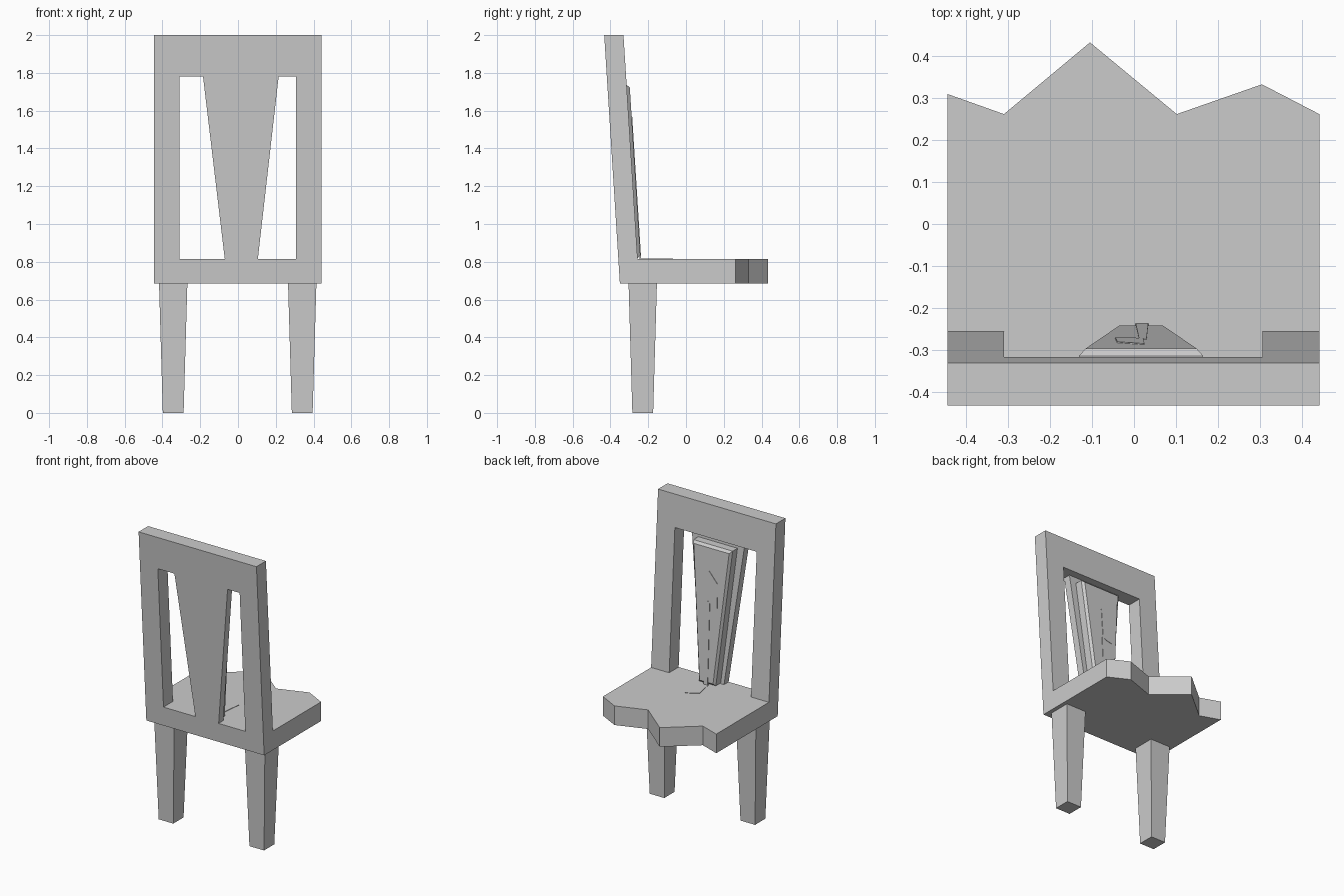
import bpy

if "Cube" in bpy.data.objects:
    bpy.data.objects.remove(bpy.data.objects["Cube"])

Z_SEAT, Z_UNDER, Z_OPEN, Z_TOP = 0.815, 0.685, 1.78, 2.0


def back(z):
    """y of the leaning rear plane of the chair at height z."""
    return -0.35 - 0.083 * (z - Z_UNDER) / (Z_TOP - Z_UNDER)


def loft(name, rings):
    """Closed solid through a stack of rings with equal point counts."""
    n = len(rings[0])
    verts = [p for r in rings for p in r]
    faces = [list(range(n))[::-1], list(range(len(verts) - n, len(verts)))]
    for k in range(len(rings) - 1):
        a = k * n
        for i in range(n):
            j = (i + 1) % n
            faces.append([a + i, a + j, a + n + j, a + n + i])
    mesh = bpy.data.meshes.new(name)
    mesh.from_pydata(verts, [], faces)
    ob = bpy.data.objects.new(name, mesh)
    bpy.context.collection.objects.link(ob)
    bpy.ops.object.select_all(action='DESELECT')
    bpy.context.view_layer.objects.active = ob
    ob.select_set(True)
    bpy.ops.object.mode_set(mode='EDIT')
    bpy.ops.mesh.select_all(action='SELECT')
    bpy.ops.mesh.normals_make_consistent(inside=False)
    bpy.ops.object.mode_set(mode='OBJECT')
    return ob


def rect(x0, x1, y0, y1, z):
    return [(x0, y0, z), (x1, y0, z), (x1, y1, z), (x0, y1, z)]


def lean_ring(outline, depth):
    """Outline of (x, z) points placed on the leaning plane, moved forward by depth."""
    return [(x, back(z) + depth, z) for x, z in outline]


def trapezoid(b0, b1, zb, t0, t1, zt):
    return [(b0, zb), (b1, zb), (t1, zt), (t0, zt)]


# seat with a snapped, jagged front edge
jag = [(0.442, 0.262), (0.305, 0.333), (0.102, 0.262),
       (-0.105, 0.433), (-0.31, 0.262), (-0.445, 0.31)]
loft("broken_seat", [
    [(-0.445, back(z), z), (0.442, back(z), z)] + [(x, y, z) for x, y in jag]
    for z in (Z_UNDER, Z_SEAT)])

# leaning back frame: two stiles and a top rail
for name, x0, x1, z0, z1 in (("left_stile", -0.445, -0.31, Z_SEAT, Z_OPEN),
                             ("right_stile", 0.306, 0.442, Z_SEAT, Z_OPEN),
                             ("top_rail", -0.445, 0.442, Z_OPEN, Z_TOP)):
    loft(name, [rect(x0, x1, back(z), back(z) + 0.102, z) for z in (z0, z1)])

# tapered splat between rail and seat
splat = trapezoid(-0.07, 0.105, Z_SEAT, -0.185, 0.215, Z_OPEN)
loft("back_splat", [lean_ring(splat, 0.0), lean_ring(splat, 0.05)])

# raised panel with a chamfered front
base = trapezoid(-0.045, 0.08, Z_SEAT + 0.005, -0.131, 0.165, 1.737)
face = trapezoid(-0.034, 0.068, Z_SEAT + 0.02, -0.116, 0.15, 1.722)
loft("splat_panel", [lean_ring(base, 0.045), lean_ring(base, 0.102),
                     lean_ring(face, 0.118)])

# thin stain running down the panel and onto the seat
upper = [(0.0, 1.35), (0.022, 1.37), (0.025, 1.57), (-0.04, 1.50), (-0.045, 1.34)]
lower = trapezoid(0.004, 0.034, Z_SEAT + 0.002, 0.012, 0.03, 1.37)
for name, shape in (("upper_stain", upper), ("lower_stain", lower)):
    loft(name, [lean_ring(shape, 0.112), lean_ring(shape, 0.121)])
puddle = [(0.004, -0.245), (0.035, -0.245), (0.055, -0.07), (-0.022, -0.115)]
loft("seat_stain", [[(x, y, z) for x, y in puddle] for z in (Z_SEAT - 0.002, Z_SEAT + 0.003)])

# two surviving tapered legs
for name, cx in (("left_leg", -0.343), ("right_leg", 0.34)):
    loft(name, [rect(cx - r, cx + r, -0.229 - r, -0.229 + r, z)
                for r, z in ((0.055, 0.0), (0.075, Z_UNDER))])
